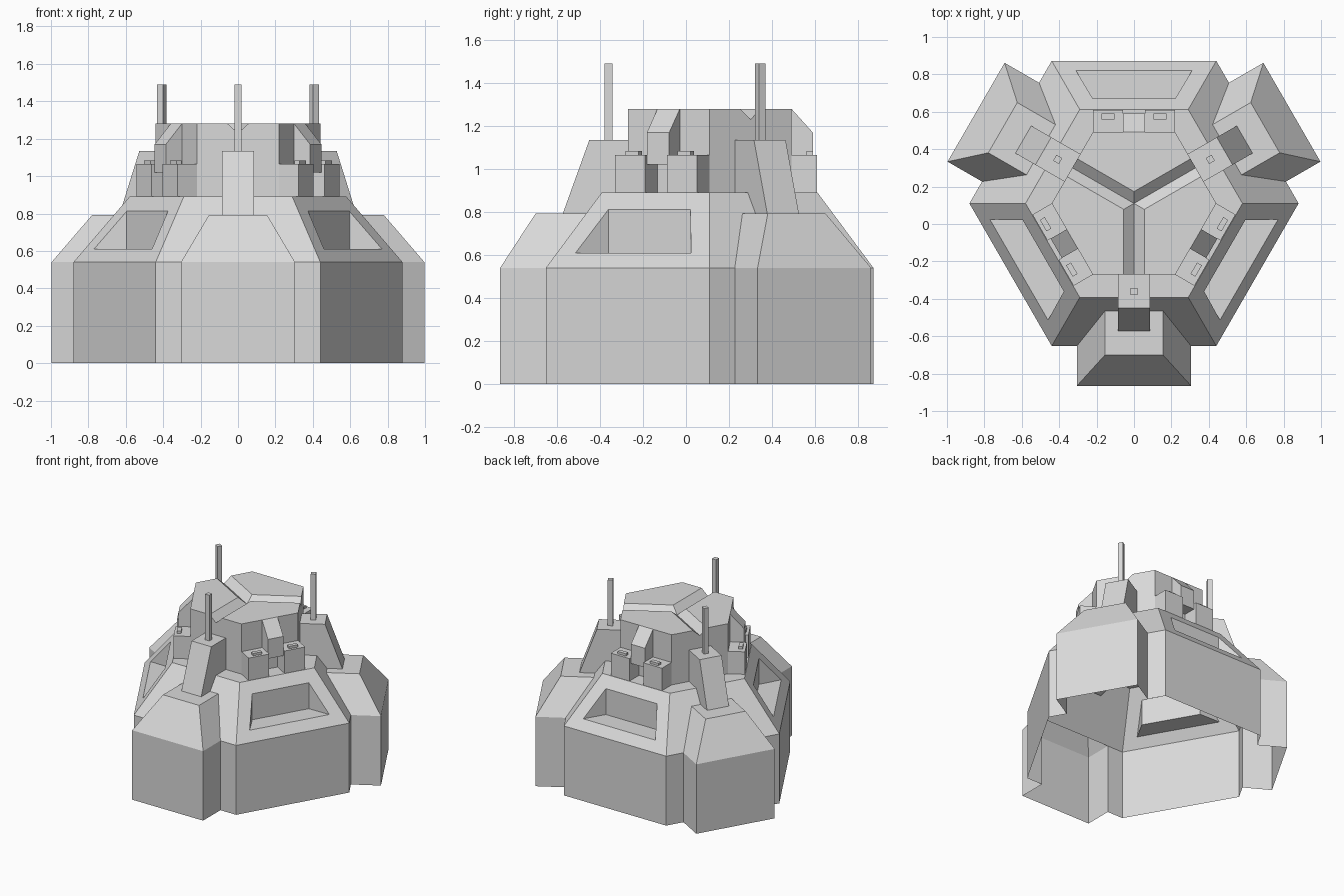
import bpy, bmesh, math
from mathutils import Vector

if "Cube" in bpy.data.objects:
    bpy.data.objects.remove(bpy.data.objects["Cube"], do_unlink=True)

grey = bpy.data.materials.new("light_grey")
grey.use_nodes = True
COL = (0.7, 0.7, 0.7, 1)
grey.diffuse_color = COL
grey.node_tree.nodes["Principled BSDF"].inputs["Base Color"].default_value = COL

CENTRE_Y = 0.11                      # axis of the threefold symmetry
S3 = math.sqrt(3)
WALL_R, WALL_Z = 0.88 * S3 / 2, 0.54  # outer hexagon, top of the vertical walls
DECK_R, DECK_Z = 0.58 * S3 / 2, 0.89  # inner hexagon, deck height
TUR_R, TUR_Z = 0.44 * S3 / 2, 1.28    # turret hexagon, roof height
PANEL_SIDES = {"back": 90, "right": 210, "left": 330}
BASTION_SIDES = {"front": 270, "left_rear": 30, "right_rear": 150}


def slope_z(r):
    """Height of the sloping hull roof at distance r from the axis."""
    return WALL_Z + (WALL_R - r) / (WALL_R - DECK_R) * (DECK_Z - WALL_Z)


def place(p, deg):
    """Turn (outward, sideways, up) into world coordinates for one side."""
    a = math.radians(deg)
    r, t, z = p
    return Vector((r * math.cos(a) - t * math.sin(a),
                   r * math.sin(a) + t * math.cos(a) + CENTRE_Y, z))


def build(name, polys, angles):
    """One object from polygons in side coordinates, repeated at each angle."""
    bm = bmesh.new()
    for deg in angles:
        for poly in polys:
            bm.faces.new([bm.verts.new(place(p, deg)) for p in poly])
    bmesh.ops.remove_doubles(bm, verts=bm.verts[:], dist=0.0005)
    bmesh.ops.recalc_face_normals(bm, faces=bm.faces[:])
    me = bpy.data.meshes.new(name)
    bm.to_mesh(me)
    bm.free()
    me.materials.append(grey)
    ob = bpy.data.objects.new(name, me)
    bpy.context.collection.objects.link(ob)
    return ob


def strip(a, b, close=True):
    """Quads joining two outlines of equal length."""
    n = len(a)
    return [[a[i], a[(i + 1) % n], b[(i + 1) % n], b[i]]
            for i in range(n if close else n - 1)]


def extrude(profile, t0, t1):
    """Closed solid: (outward, up) profile pulled sideways from t0 to t1."""
    a = [(r, t0, z) for r, z in profile]
    b = [(r, t1, z) for r, z in profile]
    return strip(a, b) + [a, b]


def box(r0, r1, t0, t1, z0, z1):
    return extrude([(r0, z0), (r1, z0), (r1, z1), (r0, z1)], t0, t1)


def trapezoid(r0, w0, z0, r1, w1, z1):
    return [(r0, -w0, z0), (r0, w0, z0), (r1, w1, z1), (r1, -w1, z1)]


# Hull: three panel sides with a wedge-shaped recess in the sloping roof
WIN_LO, WIN_HI = 0.71, 0.56
frame = trapezoid(WALL_R, 0.44, WALL_Z, DECK_R, 0.29, DECK_Z)
window = trapezoid(WIN_LO, 0.31, slope_z(WIN_LO), WIN_HI, 0.22, slope_z(WIN_HI))
zl = slope_z(WIN_LO)
inner = [(WIN_HI, -0.22, zl), (WIN_HI, 0.22, zl)]
panel = [trapezoid(WALL_R, 0.44, 0, WALL_R, 0.44, WALL_Z)]
panel += strip(frame, window)
panel += [[window[0], window[1], inner[1], inner[0]],
          [inner[0], inner[1], window[2], window[3]],
          [window[0], inner[0], window[3]],
          [window[1], window[2], inner[1]]]
build("hull_panel_sides", panel, PANEL_SIDES.values())

# Hull: three sides behind the bastions, walls open where a bastion joins
BAST_W = 0.305
side = [frame]
for s in (-1, 1):
    side.append([(WALL_R, s * 0.44, 0), (WALL_R, s * BAST_W, 0),
                 (WALL_R, s * BAST_W, WALL_Z), (WALL_R, s * 0.44, WALL_Z)])
build("hull_bastion_sides", side, BASTION_SIDES.values())

# Deck
deck = [(0.58 * math.cos(math.radians(60 * i)), 0.58 * math.sin(math.radians(60 * i)), DECK_Z)
        for i in range(6)]
build("deck", [deck], [0])

# Turret: hexagonal block with three V grooves meeting at the middle
GW, GZ = 0.055, 1.23
sector = []
roof_half = {}
for s in (-1, 1):
    mid = (TUR_R / 2, s * TUR_R * S3 / 2)
    g = (mid[0] + GW * S3 / 2, s * (abs(mid[1]) - GW / 2))
    corner = (TUR_R, s * 0.22)
    k = (GW / (S3 / 2), 0, TUR_Z)
    roof_half[s] = [(*g, TUR_Z), (*corner, TUR_Z)]
    sector.append([(*corner, DECK_Z), (*corner, TUR_Z), (*g, TUR_Z),
                   (*mid, GZ), (*mid, DECK_Z)])
    sector.append([(*g, TUR_Z), (*mid, GZ), (0, 0, GZ), k])
sector.append([k] + roof_half[1] + roof_half[-1][::-1])
sector.append(trapezoid(TUR_R, 0.22, DECK_Z, TUR_R, 0.22, TUR_Z))
build("turret", sector, PANEL_SIDES.values())

# Consoles and hooded block on each panel side of the turret
for label, deg in PANEL_SIDES.items():
    for s, hand in ((-1, "a"), (1, "b")):
        t0, t1 = sorted((s * 0.06, s * 0.22))
        build(f"{label}_console_{hand}", box(TUR_R, 0.50, t0, t1, DECK_Z, 1.065), [deg])
        t0, t1 = sorted((s * 0.105, s * 0.175))
        build(f"{label}_console_button_{hand}", box(0.45, 0.48, t0, t1, 1.065, 1.083), [deg])
    build(f"{label}_hood", extrude([(TUR_R - 0.01, 1.02), (0.48, 1.02), (0.48, 1.17),
                                    (TUR_R, TUR_Z), (TUR_R - 0.01, TUR_Z - 0.001)],
                                   -0.06, 0.06), [deg])

# Bastions, each with a leaning tower and an antenna
BO, BT, TW, TZ = 0.975, 0.81, 0.155, 0.793
TI = WALL_R - (TZ - WALL_Z) / (DECK_Z - WALL_Z) * (WALL_R - DECK_R)
base = [(WALL_R, -BAST_W, 0), (BO, -BAST_W, 0), (BO, BAST_W, 0), (WALL_R, BAST_W, 0)]
eave = [(r, t, WALL_Z) for r, t, _ in base]
top = [(TI, -TW, TZ), (BT, -TW, TZ), (BT, TW, TZ), (TI, TW, TZ)]
bastion = strip(base, eave, False) + strip(eave, top, False) + [top]
for label, deg in BASTION_SIDES.items():
    build(f"{label}_bastion", bastion, [deg])
    build(f"{label}_tower", extrude([(TUR_R - 0.005, 0.85), (0.57, TZ - 0.005), (0.685, TZ - 0.005),
                                     (0.56, 1.135), (TUR_R - 0.005, 1.135)],
                                    -0.085, 0.085), [deg])
    build(f"{label}_antenna", box(0.453, 0.489, -0.018, 0.018, 1.13, 1.49), [deg])
